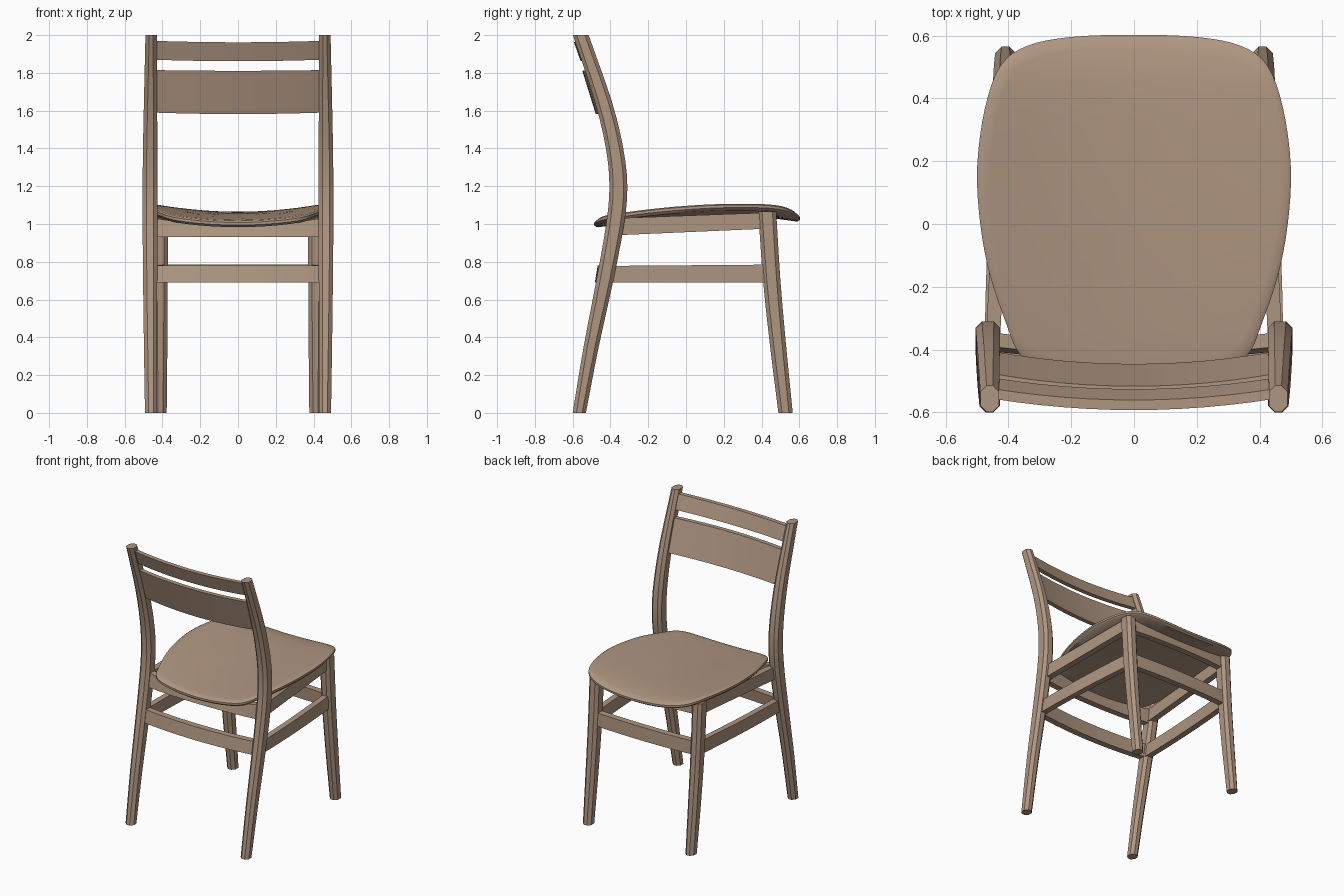
import bpy, bmesh, math
from mathutils import Vector

if "Cube" in bpy.data.objects:
    bpy.data.objects.remove(bpy.data.objects["Cube"])

wood = bpy.data.materials.new("tan wood")
wood.diffuse_color = (0.43, 0.305, 0.22, 1)
wood.use_nodes = True
wood.node_tree.nodes["Principled BSDF"].inputs["Base Color"].default_value = wood.diffuse_color


def finish(name, bm, angle=30):
    bmesh.ops.recalc_face_normals(bm, faces=bm.faces)
    me = bpy.data.meshes.new(name)
    bm.to_mesh(me)
    bm.free()
    me.materials.append(wood)
    ob = bpy.data.objects.new(name, me)
    bpy.context.collection.objects.link(ob)
    bpy.ops.object.select_all(action='DESELECT')
    ob.select_set(True)
    bpy.context.view_layer.objects.active = ob
    bpy.ops.object.shade_smooth_by_angle(angle=math.radians(angle))
    return ob


def loft(name, rings):
    """Skin a list of equal-length closed rings and cap both ends."""
    bm = bmesh.new()
    vs = [[bm.verts.new(p) for p in r] for r in rings]
    n = len(rings[0])
    for a, b in zip(vs, vs[1:]):
        for i in range(n):
            j = (i + 1) % n
            bm.faces.new((a[i], a[j], b[j], b[i]))
    bm.faces.new(vs[0])
    bm.faces.new(vs[-1])
    return finish(name, bm, 20)


def spline(pts, steps, closed=False):
    """Catmull-Rom curve through the points."""
    P = [Vector(p) for p in pts]
    n = len(P)
    if closed:
        get = lambda i: P[i % n]
    else:
        get = lambda i: P[i] if 0 <= i < n else (2 * P[0] - P[1] if i < 0 else 2 * P[-1] - P[-2])
    out = []
    for i in range(n if closed else n - 1):
        a, b, c, d = (get(i + k) for k in (-1, 0, 1, 2))
        for s in range(steps):
            t = s / steps
            out.append(0.5 * (2 * b + (c - a) * t + (2 * a - 5 * b + 4 * c - d) * t * t
                              + (3 * b - a - 3 * c + d) * t ** 3))
    if not closed:
        out.append(P[-1])
    return out


def leg(name, side, path):
    """Chamfered leg; path entries are (x, y, width, depth, z)."""
    rings = []
    for x, y, w, d, z in spline(path, 3):
        w, d, c = w / 2, d / 2, 0.02
        sec = [(w, d - c), (w - c, d), (c - w, d), (-w, d - c),
               (-w, c - d), (c - w, -d), (w - c, -d), (w, c - d)]
        rings.append([(side * (x + u), y + v, z) for u, v in sec])
    loft(name, rings)


def cross_bar(name, half, z0, z1, y0, y1, thick, bow, sag0=0.0, sag1=0.0):
    """Bar along x, bowed in y; y0 and y1 are the mid-depths at bottom and top."""
    rings = []
    for i in range(13):
        t = i / 6 - 1
        k = 1 - t * t
        h = thick / 2
        b0, b1 = y0 + bow * k, y1 + bow * k
        zb, zt = z0 - sag0 * k, z1 - sag1 * k
        rings.append([(half * t, b0 - h, zb), (half * t, b0 + h, zb),
                      (half * t, b1 + h, zt), (half * t, b1 - h, zt)])
    loft(name, rings)


def side_bar(name, side, start, end, thick, bow):
    """Bar along y; start and end are (x, y, z_bottom, z_top)."""
    rings = []
    for i in range(9):
        t = i / 8
        x, y, zb, zt = (a + (b - a) * t for a, b in zip(start, end))
        x += bow * 4 * t * (1 - t)
        h = thick / 2
        rings.append([(side * (x - h), y, zb), (side * (x + h), y, zb),
                      (side * (x + h), y, zt), (side * (x - h), y, zt)])
    loft(name, rings)


# Legs, side rails and side stretchers
for side, tag in ((1, "right"), (-1, "left")):
    leg("back_leg_" + tag, side, [
        (0.46, -0.565, 0.065, 0.070, 0.0), (0.463, -0.502, 0.070, 0.080, 0.35),
        (0.465, -0.430, 0.075, 0.090, 0.70), (0.466, -0.375, 0.078, 0.095, 1.0),
        (0.466, -0.358, 0.078, 0.095, 1.2), (0.465, -0.378, 0.076, 0.092, 1.4),
        (0.463, -0.438, 0.070, 0.090, 1.65), (0.46, -0.557, 0.060, 0.083, 2.0)])
    leg("front_leg_" + tag, side, [
        (0.41, 0.527, 0.065, 0.076, 0.0), (0.41, 0.488, 0.072, 0.085, 0.35),
        (0.41, 0.454, 0.076, 0.092, 0.70), (0.41, 0.430, 0.078, 0.095, 1.065)])
    side_bar("seat_rail_" + tag, side, (0.45, -0.38, 0.94, 1.03), (0.41, 0.42, 0.975, 1.06), 0.045, 0.0)
    side_bar("side_stretcher_" + tag, side, (0.455, -0.42, 0.69, 0.778), (0.41, 0.45, 0.69, 0.785), 0.042, 0.01)

# Front and back rails and stretchers
cross_bar("back_rail", 0.44, 0.93, 1.03, -0.385, -0.370, 0.045, -0.025, 0.0, 0.035)
cross_bar("back_stretcher", 0.44, 0.69, 0.78, -0.43, -0.415, 0.045, -0.03)
cross_bar("front_rail", 0.40, 0.975, 1.06, 0.435, 0.43, 0.045, 0.02, 0.0, 0.03)
cross_bar("front_stretcher", 0.40, 0.69, 0.785, 0.455, 0.45, 0.045, 0.015)

# Backrest slats
cross_bar("lower_back_slat", 0.45, 1.59, 1.815, -0.422, -0.493, 0.032, -0.04, 0.008, 0.004)
cross_bar("upper_back_slat", 0.45, 1.87, 1.97, -0.506, -0.541, 0.032, -0.036, 0.008, 0.008)

# Dished seat: rings shrinking from the outline to the middle
half = [(0, 0.603), (0.2, 0.596), (0.34, 0.568), (0.425, 0.505), (0.475, 0.37), (0.5, 0.18),
        (0.49, 0.0), (0.46, -0.16), (0.41, -0.31), (0.36, -0.42), (0.26, -0.468), (0, -0.487)]
outline = spline(half + [(-x, y) for x, y in half[-2:0:-1]], 4, True)
profile = spline([(-0.487, 1.018), (-0.3, 1.034), (0.0, 1.052), (0.35, 1.065), (0.5, 1.063), (0.61, 1.045)], 6)


def seat_z(x, y):
    for a, b in zip(profile, profile[1:]):
        if y <= b.x:
            break
    t = (y - a.x) / (b.x - a.x)
    return a.y + (b.y - a.y) * t + 0.2 * x * x


bm = bmesh.new()
mid = Vector((0, 0.06))
layers = [(0.25, 0), (0.5, 0), (0.75, 0), (0.92, 0), (0.98, 0.002), (1, 0.010),
          (1, 0.024), (0.975, 0.036), (0.75, 0.036), (0.5, 0.036), (0.25, 0.036)]
rings = []
for s, drop in layers:
    pts = [mid + (p - mid) * s for p in outline]
    rings.append([bm.verts.new((p.x, p.y, seat_z(p.x, p.y) - drop)) for p in pts])
n = len(outline)
for a, b in zip(rings, rings[1:]):
    for i in range(n):
        j = (i + 1) % n
        bm.faces.new((a[i], a[j], b[j], b[i]))
for ring, drop in ((rings[0], 0), (rings[-1], 0.036)):
    c = bm.verts.new((mid.x, mid.y, seat_z(*mid) - drop))
    for i in range(n):
        bm.faces.new((ring[i], ring[(i + 1) % n], c))
finish("seat", bm, 40)
